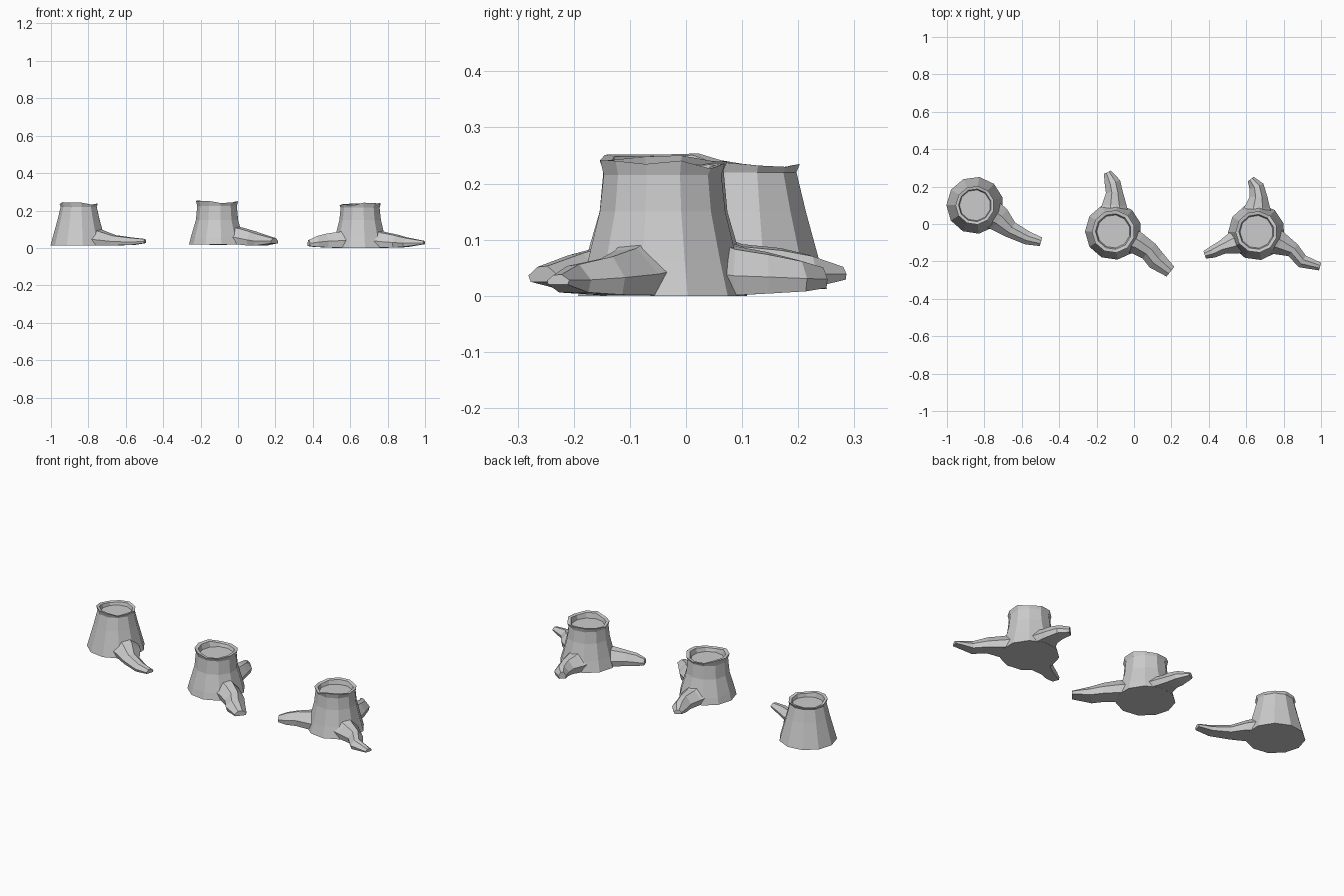
import bpy, bmesh, math, random
from mathutils import Vector

random.seed(4)


def make_object(name, rings, cap=True):
    """Skin a list of equal-length vertex rings into a closed mesh."""
    bm = bmesh.new()
    loops = [[bm.verts.new(p) for p in ring] for ring in rings]
    for a, b in zip(loops, loops[1:]):
        n = len(a)
        for i in range(n):
            j = (i + 1) % n
            bm.faces.new((a[i], a[j], b[j], b[i]))
    bm.faces.new(loops[0][::-1])
    bm.faces.new(loops[-1])
    bmesh.ops.recalc_face_normals(bm, faces=bm.faces)
    mesh = bpy.data.meshes.new(name)
    bm.to_mesh(mesh)
    bm.free()
    ob = bpy.data.objects.new(name, mesh)
    bpy.context.collection.objects.link(ob)
    return ob


def trunk(name, cx, cy, profile, sides=11):
    """Flared trunk with a chipped rim; the last two rings form the hollow."""
    chips = [random.uniform(-0.009, 0.009) for _ in range(sides)]
    turn = random.uniform(0, 1)
    rings = []
    for k, (r, z) in enumerate(profile):
        rim = k in (len(profile) - 3, len(profile) - 2)
        ring = []
        for i in range(sides):
            a = turn + 2 * math.pi * i / sides
            ring.append((cx + r * math.cos(a), cy + r * math.sin(a),
                         z + (chips[i] if rim else 0)))
        rings.append(ring)
    return make_object(name, rings)


def root(name, stations):
    """Tapering root; each station is x, y, half width, bottom z, top z."""
    rings = []
    pts = [Vector(s[:2]) for s in stations]
    for k, (x, y, w, zb, zt) in enumerate(stations):
        d = (pts[min(k + 1, len(pts) - 1)] - pts[max(k - 1, 0)]).normalized()
        side = Vector((-d.y, d.x))
        h = zt - zb
        section = [(-0.85, 0), (-1, 0.4), (-0.4, 0.94),
                   (0.3, 1), (1, 0.45), (0.85, 0)]
        rings.append([(x + side.x * w * u, y + side.y * w * u, zb + h * v)
                      for u, v in section])
    return make_object(name, rings)


def fuse(body, parts):
    """Union the roots into the trunk."""
    for p in parts:
        m = body.modifiers.new("root_union", 'BOOLEAN')
        m.operation, m.solver, m.object = 'UNION', 'EXACT', p
    deps = bpy.context.evaluated_depsgraph_get()
    mesh = bpy.data.meshes.new_from_object(body.evaluated_get(deps))
    body.modifiers.clear()
    body.data = mesh
    for p in parts:
        bpy.data.objects.remove(p)


# Left stump, one root
left = trunk("left_stump", -0.85, 0.10, [
    (0.153, 0.012), (0.115, 0.15), (0.098, 0.22), (0.104, 0.237),
    (0.088, 0.234), (0.083, 0.212)])
fuse(left, [root("left_root", [
    (-0.80, 0.075, 0.085, 0.013, 0.12), (-0.72, 0.025, 0.068, 0.013, 0.09),
    (-0.66, -0.03, 0.045, 0.014, 0.068), (-0.57, -0.075, 0.036, 0.015, 0.056),
    (-0.497, -0.095, 0.024, 0.026, 0.048)])])

# Middle stump, two roots
middle = trunk("middle_stump", -0.11, -0.04, [
    (0.152, 0.018), (0.143, 0.055), (0.115, 0.15), (0.108, 0.225),
    (0.115, 0.246), (0.096, 0.243), (0.089, 0.22)])
fuse(middle, [
    root("middle_front_root", [
        (-0.06, -0.07, 0.075, 0.019, 0.125), (0.02, -0.105, 0.06, 0.019, 0.108),
        (0.08, -0.145, 0.052, 0.013, 0.09), (0.12, -0.195, 0.052, 0.012, 0.076),
        (0.195, -0.255, 0.033, 0.025, 0.053)]),
    root("middle_back_root", [
        (-0.11, 0.02, 0.09, 0.019, 0.12), (-0.105, 0.10, 0.066, 0.019, 0.092),
        (-0.105, 0.17, 0.045, 0.015, 0.085), (-0.115, 0.22, 0.043, 0.016, 0.074),
        (-0.142, 0.277, 0.021, 0.029, 0.053)])])

# Right stump, three roots
right = trunk("right_stump", 0.655, -0.042, [
    (0.152, 0.0), (0.135, 0.06), (0.113, 0.15), (0.106, 0.215),
    (0.112, 0.234), (0.094, 0.231), (0.088, 0.208)])
fuse(right, [
    root("right_front_root", [
        (0.70, -0.07, 0.09, 0.001, 0.115), (0.78, -0.105, 0.062, 0.001, 0.085),
        (0.85, -0.14, 0.04, 0.002, 0.07), (0.90, -0.20, 0.036, 0.006, 0.056),
        (0.995, -0.228, 0.021, 0.02, 0.038)]),
    root("right_side_root", [
        (0.61, -0.06, 0.09, 0.001, 0.12), (0.54, -0.10, 0.062, 0.001, 0.087),
        (0.47, -0.125, 0.037, 0.003, 0.077), (0.42, -0.15, 0.032, 0.005, 0.064),
        (0.378, -0.165, 0.021, 0.01, 0.043)]),
    root("right_back_root", [
        (0.655, 0.02, 0.095, 0.001, 0.115), (0.66, 0.09, 0.068, 0.001, 0.088),
        (0.665, 0.145, 0.048, 0.004, 0.078), (0.655, 0.20, 0.04, 0.008, 0.065),
        (0.624, 0.24, 0.02, 0.014, 0.053)])])
